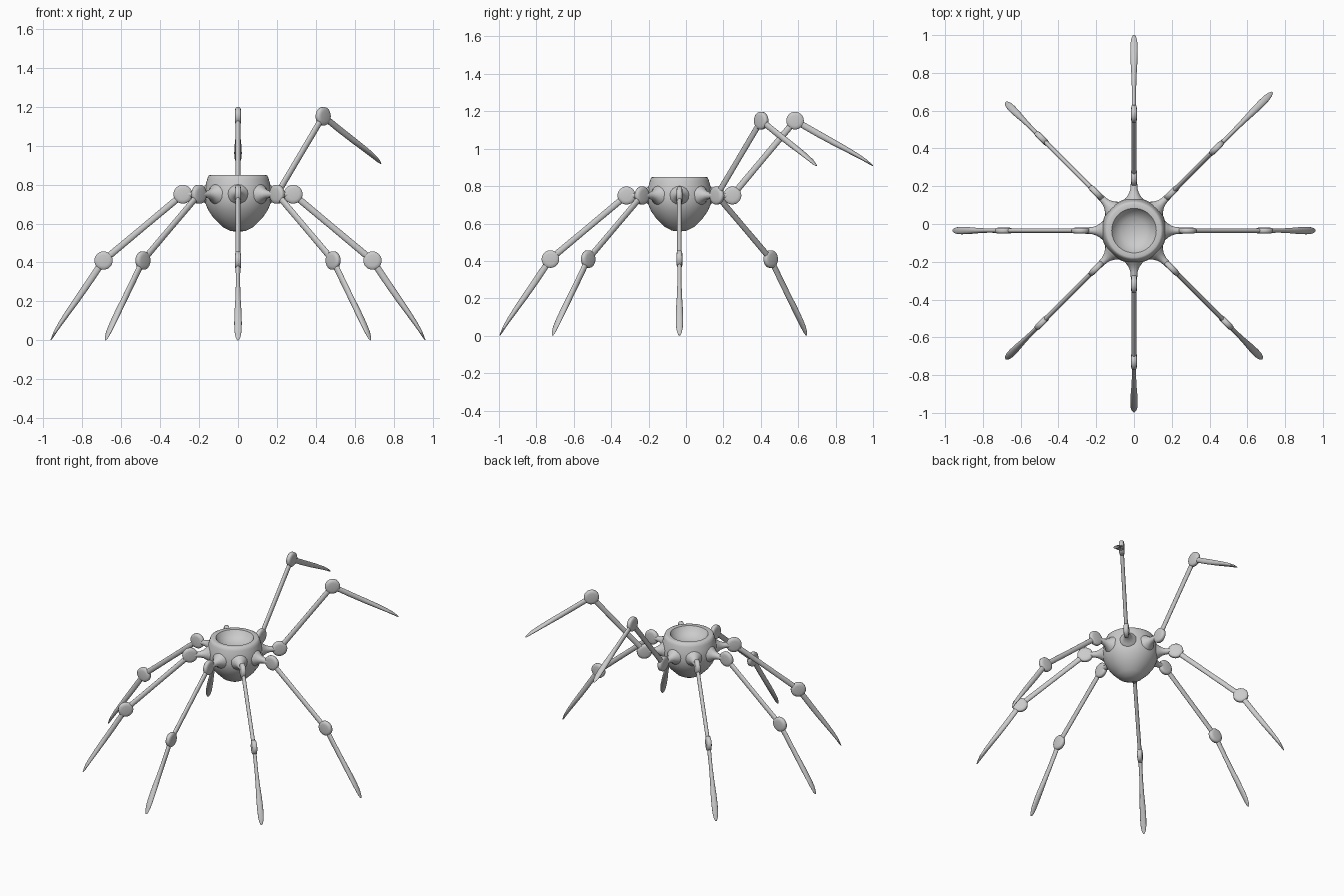
import bpy, bmesh, math
from mathutils import Vector

if "Cube" in bpy.data.objects:
    bpy.data.objects.remove(bpy.data.objects["Cube"])

CY = -0.035          # body centre in y
HIP_Z = 0.75


def finish(bm, name, angle=50):
    bmesh.ops.recalc_face_normals(bm, faces=bm.faces[:])
    me = bpy.data.meshes.new(name)
    bm.to_mesh(me)
    bm.free()
    ob = bpy.data.objects.new(name, me)
    bpy.context.collection.objects.link(ob)
    bpy.ops.object.select_all(action='DESELECT')
    ob.select_set(True)
    bpy.context.view_layer.objects.active = ob
    bpy.ops.object.shade_smooth_by_angle(angle=math.radians(angle))
    return ob


def bridge(bm, rings):
    for a, b in zip(rings, rings[1:]):
        n = len(a)
        for i in range(n):
            j = (i + 1) % n
            bm.faces.new((a[i], a[j], b[j], b[i]))


def loft(name, stations, ang, n=16):
    """Elliptical tube in a radial plane: stations are (r, z, in-plane half, sideways half)."""
    bm = bmesh.new()
    out = Vector((math.cos(ang), math.sin(ang), 0))
    side = Vector((-math.sin(ang), math.cos(ang), 0))
    up = Vector((0, 0, 1))
    c = Vector((0, CY, 0))
    rings = []
    for k, (r, z, h, w) in enumerate(stations):
        p, q = stations[max(k - 1, 0)], stations[min(k + 1, len(stations) - 1)]
        d = Vector((q[0] - p[0], q[1] - p[1])).normalized()
        nrm = out * -d.y + up * d.x
        rings.append([bm.verts.new(c + out * r + up * z
                                   + nrm * h * math.sin(2 * math.pi * i / n)
                                   + side * w * math.cos(2 * math.pi * i / n)) for i in range(n)])
    bridge(bm, rings)
    bm.faces.new(rings[0])
    bm.faces.new(rings[-1])
    return finish(bm, name)


def joint_disc(name, r, z, rad, ang, n=28):
    """Slightly domed disc whose axis is sideways to the leg."""
    bm = bmesh.new()
    out = Vector((math.cos(ang), math.sin(ang), 0))
    side = Vector((-math.sin(ang), math.cos(ang), 0))
    c = Vector((0, CY, z)) + out * r
    rings = []
    for t, s in ((-0.016, 0.6), (-0.013, 0.9), (-0.008, 1), (0.008, 1), (0.013, 0.9), (0.016, 0.6)):
        rings.append([bm.verts.new(c + side * t
                                   + out * rad * s * math.cos(2 * math.pi * i / n)
                                   + Vector((0, 0, rad * s * math.sin(2 * math.pi * i / n))))
                      for i in range(n)])
    bridge(bm, rings)
    bm.faces.new(rings[0])
    bm.faces.new(rings[-1])
    return finish(bm, name)


# body: round bowl with a flat rim and a shallow dish on top
profile = [(0.04, 0.562), (0.08, 0.583), (0.125, 0.628), (0.152, 0.667), (0.168, 0.705),
           (0.173, 0.745), (0.168, 0.79), (0.158, 0.828), (0.151, 0.846), (0.142, 0.85),
           (0.118, 0.848), (0.102, 0.82), (0.07, 0.797), (0.03, 0.786)]
bm = bmesh.new()
N = 48
rings = [[bm.verts.new((r * math.cos(2 * math.pi * i / N), CY + r * math.sin(2 * math.pi * i / N), z))
          for i in range(N)] for r, z in profile]
bridge(bm, rings)
for ring, z in ((rings[0], 0.557), (rings[-1], 0.785)):
    v = bm.verts.new((0, CY, z))
    for i in range(N):
        bm.faces.new((ring[i], ring[(i + 1) % N], v))
finish(bm, "body_bowl")

# legs: six standing, two raised
for k in range(8):
    ang = k * math.pi / 4
    raised = k in (1, 2)
    hip = Vector((0.283, HIP_Z))
    knee = Vector((0.618, 1.15)) if raised else Vector((0.69, 0.41))
    tip = Vector((1.035, 0.908)) if raised else Vector((0.96, 0.002))

    # flared socket growing out of the body
    loft(f"hip_socket_{k}", [(r, HIP_Z, w, w) for r, w in
                             ((0.13, 0.07), (0.16, 0.055), (0.178, 0.039), (0.198, 0.026),
                              (0.22, 0.019), (0.265, 0.016))], ang)
    joint_disc(f"hip_joint_{k}", *hip, 0.048, ang)
    joint_disc(f"knee_joint_{k}", *knee, 0.047, ang)

    # upper leg rod
    st = []
    for t, h in ((0.05, 0.017), (0.5, 0.016), (0.95, 0.017)):
        p = hip.lerp(knee, t)
        st.append((p.x, p.y, h, 0.012))
    loft(f"upper_leg_{k}", st, ang)

    # lower leg: paddle blade thinning and bending toward the tip
    d = (tip - knee).normalized()
    bow_dir = Vector((-d.y, d.x))
    st = []
    for t, h, w, bow in ((0.04, 0.017, 0.012, 0), (0.3, 0.017, 0.011, 0.001), (0.5, 0.016, 0.014, 0.003),
                         (0.65, 0.014, 0.018, 0.005), (0.8, 0.011, 0.0195, 0.006),
                         (0.9, 0.008, 0.018, 0.005), (0.96, 0.005, 0.013, 0.002),
                         (1.0, 0.002, 0.005, 0)):
        p = knee.lerp(tip, t) + bow_dir * bow
        st.append((p.x, p.y, h, w))
    loft(f"lower_leg_{k}", st, ang)
